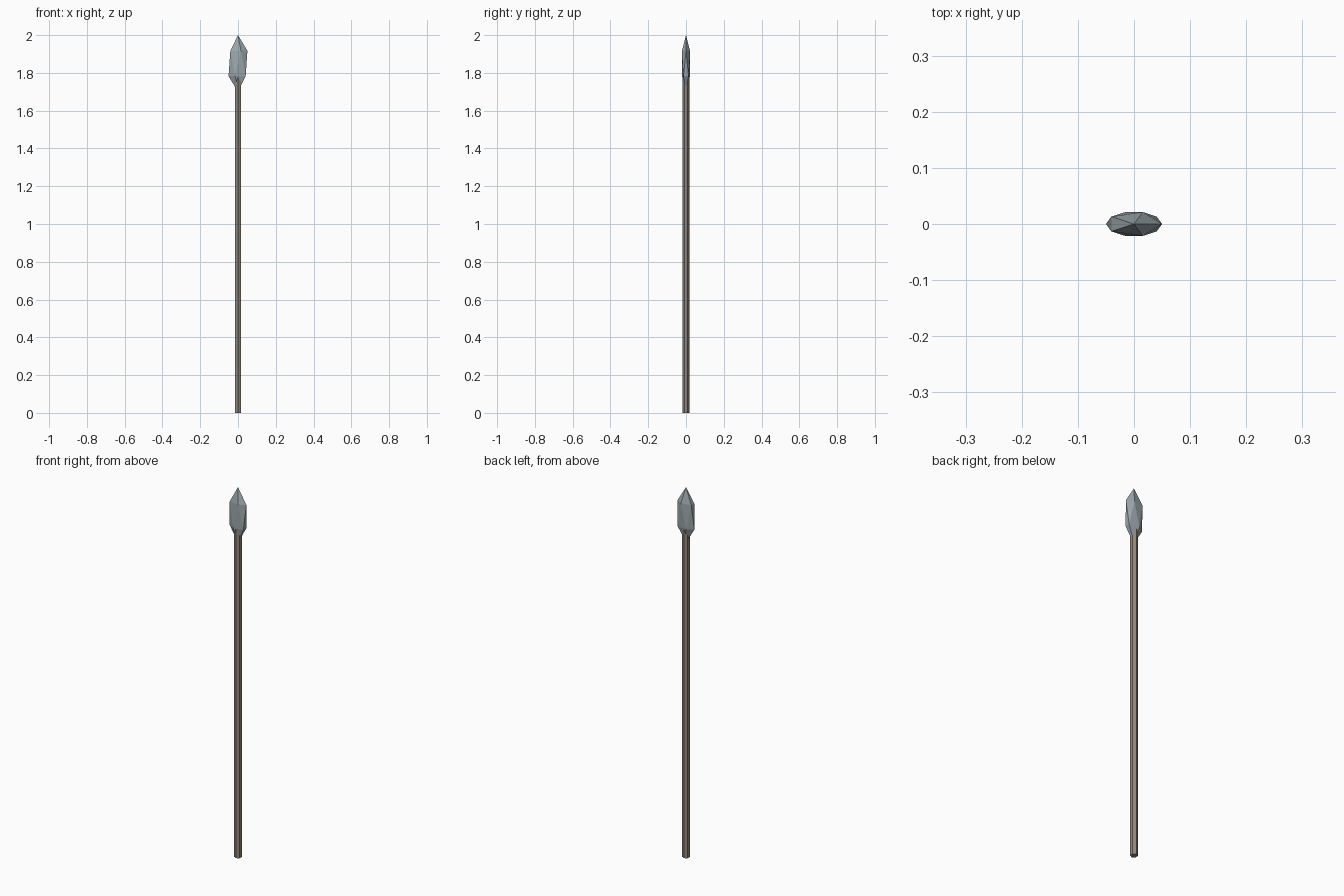
import bpy

if "Cube" in bpy.data.objects:
    bpy.data.objects.remove(bpy.data.objects["Cube"])


def paint(obj, name, color):
    mat = bpy.data.materials.new(name)
    mat.diffuse_color = (*color, 1)
    mat.use_nodes = True
    mat.node_tree.nodes["Principled BSDF"].inputs["Base Color"].default_value = mat.diffuse_color
    obj.data.materials.append(mat)


# Six-sided wooden shaft, its top buried in the head
SHAFT_TOP = 1.8
bpy.ops.mesh.primitive_cylinder_add(vertices=6, radius=0.0185, depth=SHAFT_TOP,
                                    location=(0, 0, SHAFT_TOP / 2))
shaft = bpy.context.object
shaft.name = "shaft"
paint(shaft, "wood", (0.30, 0.25, 0.20))

# Faceted stone head: a stretched, flattened icosahedron
bpy.ops.mesh.primitive_ico_sphere_add(subdivisions=1, radius=1, location=(0, 0, 1.85))
head = bpy.context.object
head.name = "spear_head"
head.scale = (0.056, 0.025, 0.15)
bpy.ops.object.transform_apply(location=False, rotation=False, scale=True)
paint(head, "stone", (0.33, 0.39, 0.42))
